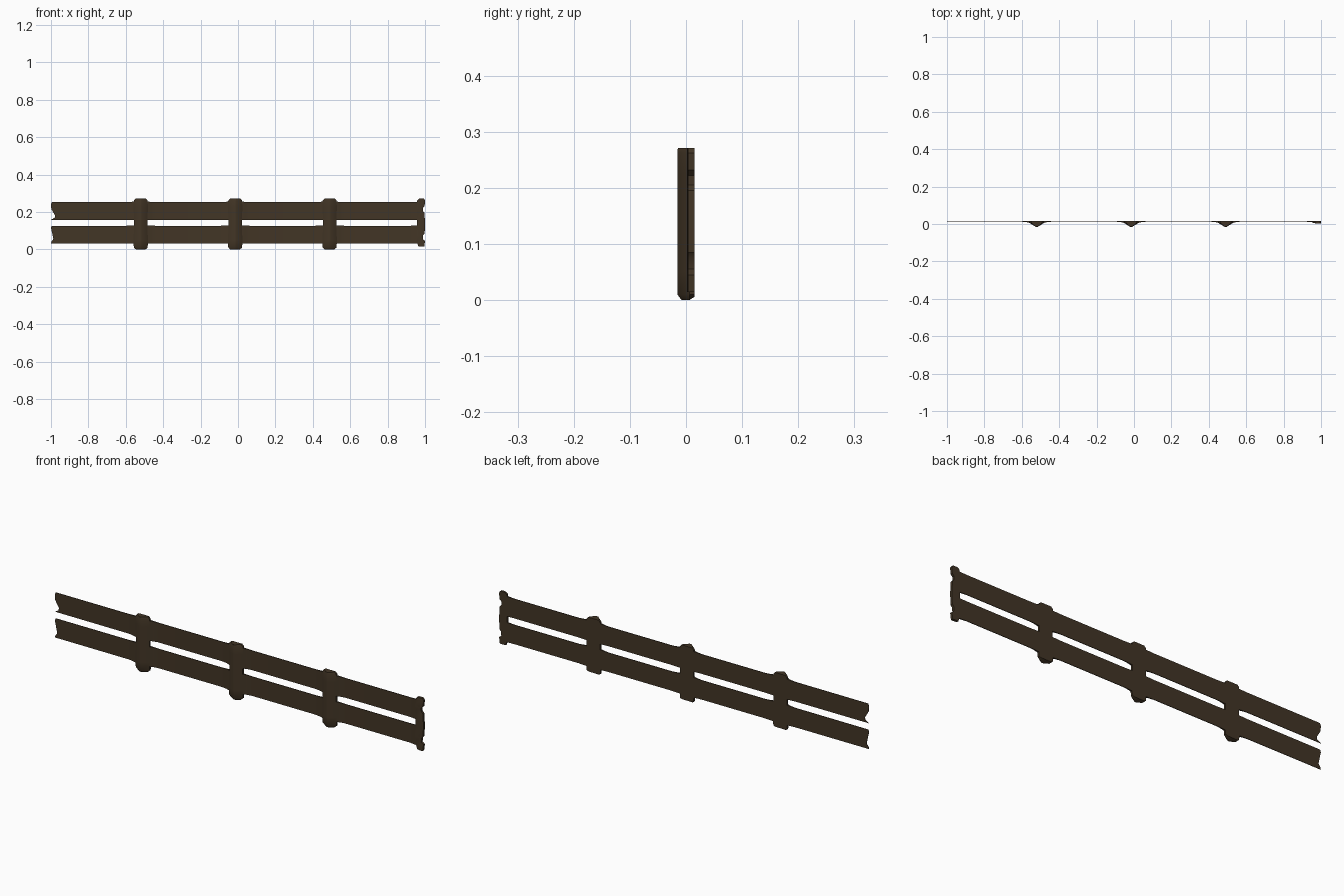
import bpy, bmesh

if "Cube" in bpy.data.objects:
    bpy.data.objects.remove(bpy.data.objects["Cube"])

wood = bpy.data.materials.new("dark_wood")
wood.diffuse_color = (0.055, 0.036, 0.019, 1)
wood.use_nodes = True
wood.node_tree.nodes["Principled BSDF"].inputs["Base Color"].default_value = wood.diffuse_color
BACK = 0.0155
POSTS = (-0.52, -0.015, 0.49)


def loft(name, rings, caps):
    """Skin a list of equal-length rings; caps is a list of index tuples."""
    bm = bmesh.new()
    vs = [[bm.verts.new(p) for p in r] for r in rings]
    n = len(rings[0])
    for a, b in zip(vs, vs[1:]):
        for i in range(n):
            j = (i + 1) % n
            bm.faces.new((a[i], a[j], b[j], b[i]))
    for r in (vs[0], vs[-1]):
        for c in caps:
            bm.faces.new([r[i] for i in c])
    bmesh.ops.recalc_face_normals(bm, faces=bm.faces)
    me = bpy.data.meshes.new(name)
    bm.to_mesh(me)
    bm.free()
    me.materials.append(wood)
    ob = bpy.data.objects.new(name, me)
    bpy.context.collection.objects.link(ob)
    bpy.ops.object.select_all(action='DESELECT')
    ob.select_set(True)
    bpy.context.view_layer.objects.active = ob
    bpy.ops.object.shade_smooth_by_angle(angle=0.6)
    return ob


# Rails: thin boards that thicken towards the front where they meet a post
FLARE = ((-0.08, 0.0125, 0.0), (-0.055, 0.010, 0.002), (-0.035, 0.005, 0.004),
         (0.035, 0.005, 0.004), (0.055, 0.010, 0.002), (0.08, 0.0125, 0.0))
ROWS = (0, 0.12, 0.25, 0.6, 0.88, 1)


def rail(name, z0, z1, notch):
    stations = [(-1.0, 0.0135, 0.0, 1), (-0.96, 0.0135, 0.0, 0)]
    for p in POSTS:
        stations += [(p + dx, y, g, 0) for dx, y, g in FLARE]
    stations += [(0.92, 0.0125, 0, 0), (0.95, 0.010, 0.002, 0), (0.97, 0.006, 0.004, 0)]
    rings = []
    for x, y, grow, end in stations:
        lo, hi = z0 - grow * 0.5, z1 + grow * 0.5
        pts = [(x + end * d, lo + (hi - lo) * t) for t, d in zip(ROWS, notch)]
        rings.append([(px, BACK, pz) for px, pz in pts] +
                     [(px, y, pz) for px, pz in reversed(pts)])
    n = len(ROWS)
    loft(name, rings, [(i, i + 1, 2 * n - 2 - i, 2 * n - 1 - i) for i in range(n - 1)])


rail("upper_rail", 0.158, 0.253, (0.0, 0.02, 0.022, 0.002, 0.0, 0.005))
rail("lower_rail", 0.032, 0.126, (0.0, 0.003, 0.013, 0.006, 0.0, 0.004))

# Posts: wedge section with a ridge to the front and chamfered ends
for k, px in enumerate(POSTS):
    rings = []
    for z, w, ridge in ((0.003, 0.026, -0.008), (0.010, 0.037, -0.0155), (0.05, 0.039, -0.0155),
                        (0.14, 0.036, -0.0155), (0.225, 0.039, -0.0155),
                        (0.262, 0.037, -0.0155), (0.271, 0.028, -0.0145)):
        rings.append([(px - w, BACK, z), (px - w, 0.006, z), (px - 0.005, ridge, z),
                      (px + 0.005, ridge, z), (px + w, 0.006, z), (px + w, BACK, z)])
    # the feet bulge slightly down in the middle
    rings[0] = [(x, y, 0.0 if 0 < i < 5 else 0.006) for i, (x, y, z) in enumerate(rings[0])]
    loft("post_%d" % (k + 1), rings, [(0, 1, 2, 3, 4, 5)])

# End post: a half post with nibbled outer edge
rings = []
for z, xl, xr in ((0.014, 0.965, 0.996), (0.045, 0.955, 1.0), (0.055, 0.957, 0.988),
                  (0.075, 0.957, 0.99), (0.085, 0.957, 0.998), (0.14, 0.957, 1.0),
                  (0.195, 0.957, 0.997), (0.205, 0.957, 0.988), (0.222, 0.957, 0.988),
                  (0.232, 0.957, 0.998), (0.262, 0.958, 1.0), (0.271, 0.967, 0.994)):
    rings.append([(xl, BACK, z), (xl, 0.006, z), (xr - 0.01, 0.002, z), (xr, 0.004, z), (xr, BACK, z)])
loft("end_post", rings, [(0, 1, 2, 3, 4)])
